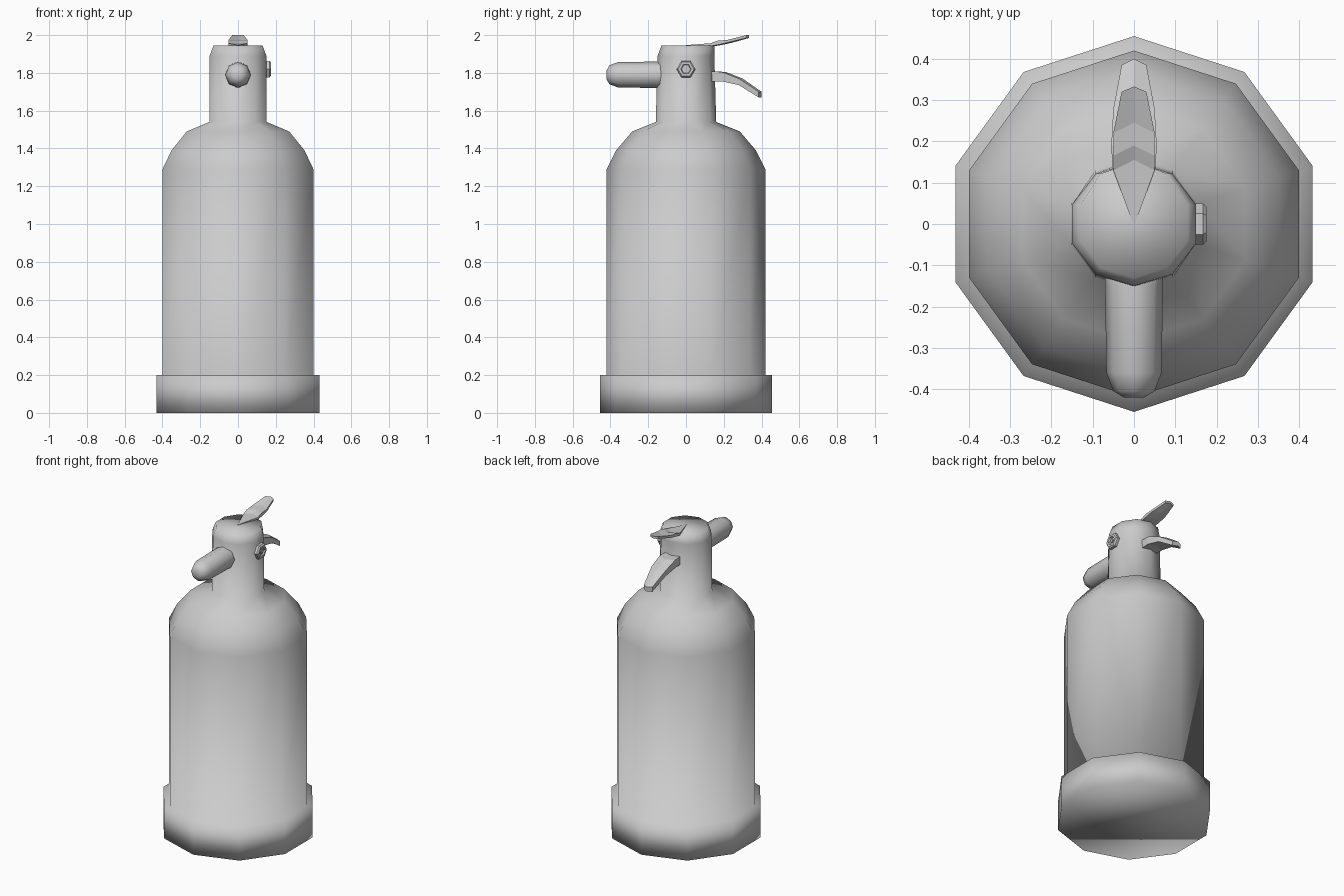
import bpy
import bmesh
import math
from mathutils import Matrix, Vector

cube = bpy.data.objects.get("Cube")
if cube:
    bpy.data.objects.remove(cube, do_unlink=True)

grey = bpy.data.materials.new("light_grey")
grey.use_nodes = True
colour = (0.6, 0.6, 0.6, 1)
grey.diffuse_color = colour
grey.node_tree.nodes["Principled BSDF"].inputs["Base Color"].default_value = colour


def finish(name, bm, smooth):
    """Turn the bmesh into a named object with its material and shading."""
    bmesh.ops.recalc_face_normals(bm, faces=bm.faces)
    for face in bm.faces:
        face.smooth = smooth
    mesh = bpy.data.meshes.new(name)
    bm.to_mesh(mesh)
    bm.free()
    mesh.materials.append(grey)
    obj = bpy.data.objects.new(name, mesh)
    bpy.context.collection.objects.link(obj)
    return obj


def loft(bm, rings):
    """Bridge closed rings of points and cap both ends."""
    loops = [[bm.verts.new(p) for p in ring] for ring in rings]
    n = len(loops[0])
    for a, b in zip(loops, loops[1:]):
        for i in range(n):
            j = (i + 1) % n
            bm.faces.new((a[i], a[j], b[j], b[i]))
    bm.faces.new(loops[0])
    bm.faces.new(loops[-1])


def turned(name, profile, sides, matrix, start=0.0, smooth=True):
    """Lathe a (radius, height) profile around the local z axis."""
    angles = [start + math.tau * i / sides for i in range(sides)]
    bm = bmesh.new()
    loft(bm, [[matrix @ Vector((r * math.cos(a), r * math.sin(a), z)) for a in angles]
              for r, z in profile])
    return finish(name, bm, smooth)


def lever(name, stations):
    """Sweep a pointed blade; station: y, top z, bottom z, half width, point."""
    bm = bmesh.new()
    loft(bm, [[(-w, y, top), (0, y + point, top), (w, y, top),
               (w, y, low), (0, y + point, low), (-w, y, low)]
              for y, top, low, w, point in stations])
    return finish(name, bm, False)


# Base, tank, shoulder and neck as one ten-sided turning
tank = turned("tank_and_neck", [
    (0.455, 0), (0.455, 0.2), (0.42, 0.2), (0.42, 1.29), (0.37, 1.39),
    (0.285, 1.49), (0.16, 1.54), (0.158, 1.89), (0.137, 1.945)],
    10, Matrix.Identity(4), math.pi / 2)

# The neck leans inward at its front and stays upright at its back
for v in tank.data.vertices:
    if v.co.z > 1.8:
        v.co.y *= 1.1 if v.co.y > 0 and v.co.z > 1.9 else 0.95

# Nozzle pointing forward
turned("nozzle", [(0.07, 0.08), (0.07, 0.15), (0.067, 0.36), (0.05, 0.405), (0.025, 0.42)],
       8, Matrix.Translation((0, 0, 1.79)) @ Matrix.Rotation(math.pi / 2, 4, 'X'))

# Six-sided gauge with a recessed dial and a centre pin
turned("gauge", [(0.05, 0.12), (0.05, 0.167), (0.042, 0.175), (0.028, 0.175),
                 (0.024, 0.165), (0.012, 0.165), (0.012, 0.172)],
       6, Matrix.Translation((0, 0, 1.82)) @ Matrix.Rotation(math.pi / 2, 4, 'Y'),
       math.pi / 2, False)

# Squeeze lever on top and carrying handle below it
lever("squeeze_lever", [
    (0.0, 1.947, 1.94, 0.002, 0.003), (0.13, 1.957, 1.942, 0.05, 0.025),
    (0.165, 1.97, 1.948, 0.05, 0.025), (0.22, 1.975, 1.96, 0.05, 0.025),
    (0.32, 2.0, 1.985, 0.03, 0.013)])
lever("carry_handle", [
    (0.1, 1.81, 1.755, 0.05, 0.02), (0.19, 1.805, 1.755, 0.055, 0.02),
    (0.28, 1.77, 1.735, 0.05, 0.02), (0.385, 1.70, 1.67, 0.03, 0.015)])
